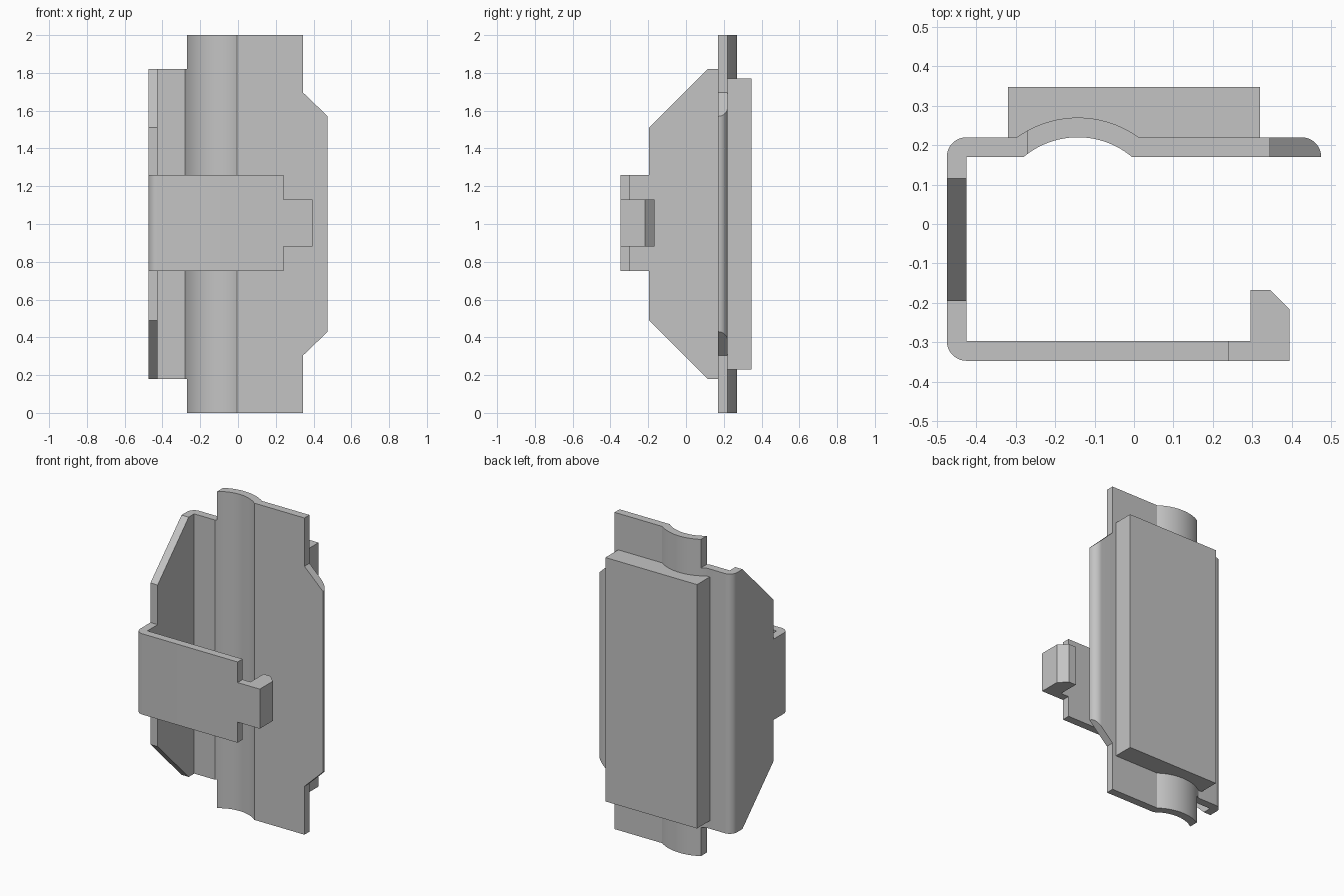
import bpy
import bmesh
from math import asin, cos, sin, pi
from mathutils import Vector

cube = bpy.data.objects.get("Cube")
if cube:
    bpy.data.objects.remove(cube, do_unlink=True)

grey = bpy.data.materials.new("plain grey")
grey.use_nodes = True
colour = (0.55, 0.55, 0.55, 1)
grey.diffuse_color = colour
grey.node_tree.nodes["Principled BSDF"].inputs["Base Color"].default_value = colour


def prism(name, outline, axis, low, high):
    """Extrude a flat outline along an axis from low to high."""
    place = {"x": lambda a, b, d: (d, a, b),
             "y": lambda a, b, d: (a, d, b),
             "z": lambda a, b, d: (a, b, d)}[axis]
    bm = bmesh.new()
    face = bm.faces.new([bm.verts.new(place(a, b, low)) for a, b in outline])
    moved = bmesh.ops.extrude_face_region(bm, geom=[face])["geom"]
    verts = [v for v in moved if isinstance(v, bmesh.types.BMVert)]
    bmesh.ops.translate(bm, verts=verts, vec=Vector(place(0, 0, high - low)))
    bmesh.ops.recalc_face_normals(bm, faces=bm.faces)
    mesh = bpy.data.meshes.new(name)
    bm.to_mesh(mesh)
    bm.free()
    mesh.materials.append(grey)
    obj = bpy.data.objects.new(name, mesh)
    bpy.context.collection.objects.link(obj)
    return obj


def arc(cx, cy, radius, start, end, steps=10):
    angles = [start + (end - start) * i / steps for i in range(steps + 1)]
    return [(cx + radius * cos(a), cy + radius * sin(a)) for a in angles]


def mirrored(upper):
    """Complete an outline whose lower half mirrors the upper about z = 1."""
    return upper + [(a, 2 - z) for a, z in reversed(upper)]


def smooth(obj):
    bpy.ops.object.select_all(action="DESELECT")
    obj.select_set(True)
    bpy.context.view_layer.objects.active = obj
    bpy.ops.object.shade_smooth_by_angle(angle=pi / 7)


# Main levels of the bent sheet
left, inner_left, right = -0.475, -0.425, 0.475
front, inner_front = -0.347, -0.297
inner_back, back = 0.17, 0.22
bend = 0.05

# Back plate with a rounded groove, trimmed to its stepped outline
groove_x, groove_y, r_in, r_out = -0.1425, 0.006, 0.214, 0.264
a_in = asin((inner_back - groove_y) / r_in)
a_out = asin((back - groove_y) / r_out)
section = [(inner_left, inner_back)]
section += arc(groove_x, groove_y, r_in, pi - a_in, a_in, 24)
section += arc(right - bend, inner_back, bend, 0, pi / 2)
section += arc(groove_x, groove_y, r_out, a_out, pi - a_out, 24)
section += arc(inner_left, inner_back, bend, pi / 2, pi)
plate = prism("back_plate", section, "z", 0, 2)

trim_outline = mirrored([(-0.6, 1.82), (-0.27, 1.82), (-0.27, 2.1),
                         (0.345, 2.1), (0.345, 1.695), (0.475, 1.57),
                         (0.6, 1.45)])
trim = prism("plate_trim", trim_outline, "y", 0, 0.5)
trim.hide_render = True
cut = plate.modifiers.new("trim", "BOOLEAN")
cut.operation = "INTERSECT"
cut.solver = "EXACT"
cut.object = trim
bpy.context.view_layer.objects.active = plate
bpy.ops.object.modifier_apply(modifier=cut.name)
bpy.data.objects.remove(trim, do_unlink=True)
smooth(plate)

# Side wall tapering towards the front
prism("side_wall", mirrored([(inner_back, 1.82), (0.115, 1.82), (-0.195, 1.51)]),
      "x", left, inner_left)

# Strap folded across the front
strap = [(left, -0.195)]
strap += arc(inner_left, inner_front, bend, pi, 1.5 * pi)
strap += [(0.24, front), (0.24, inner_front),
          (inner_left, inner_front), (inner_left, -0.195)]
smooth(prism("front_strap", strap, "z", 0.75, 1.26))

# Hooked tongue at the strap end
prism("hook_tongue", [(0.24, front), (0.395, front), (0.395, -0.217),
                      (0.345, -0.167), (0.295, -0.167),
                      (0.295, inner_front), (0.24, inner_front)],
      "z", 0.88, 1.13)

# Thick pad on the back
prism("back_pad", [(-0.32, back), (0.32, back), (0.32, 0.347), (-0.32, 0.347)],
      "z", 0.23, 1.77)
